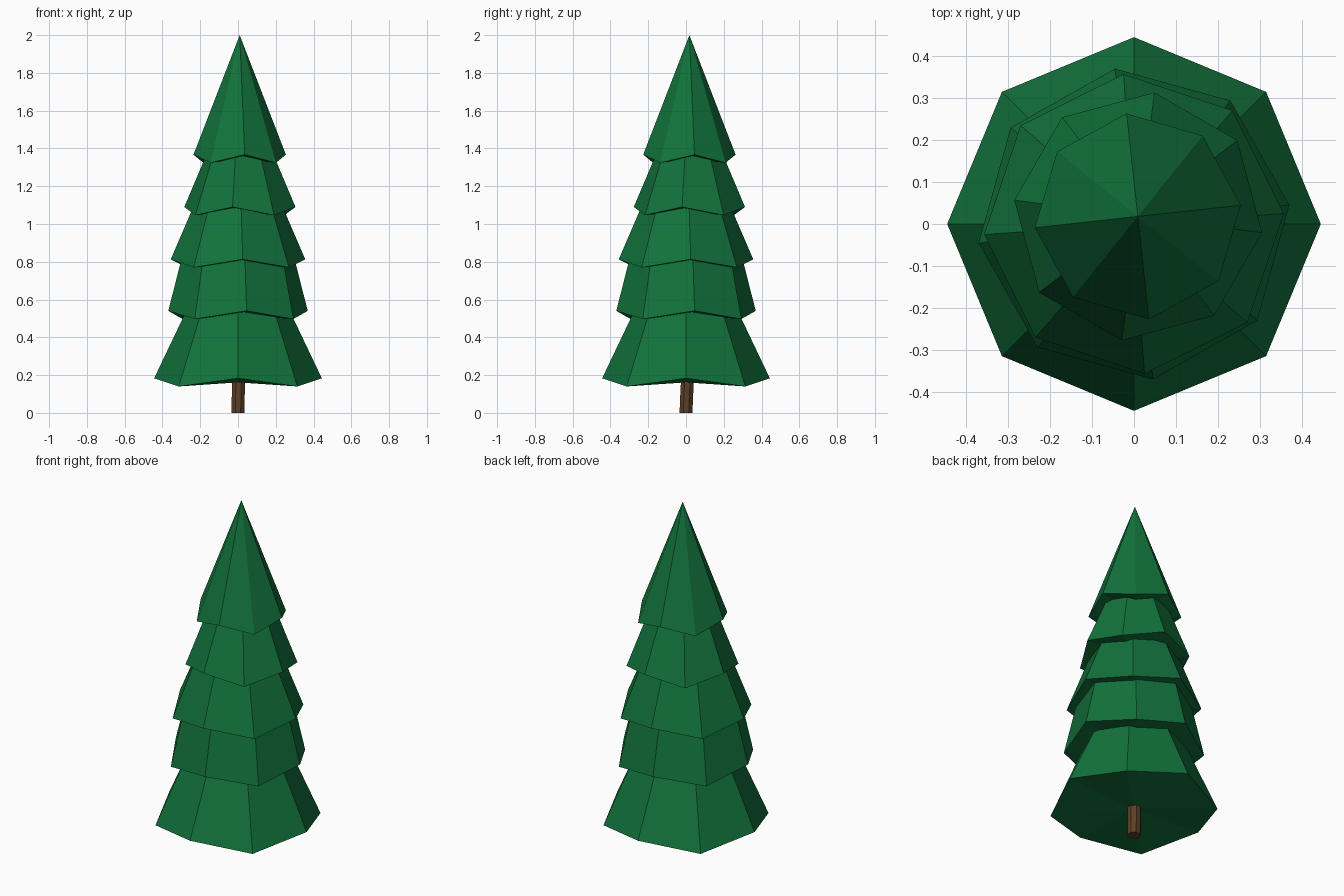
import bpy
import bmesh
from math import radians, sin, cos, tau

cube = bpy.data.objects.get("Cube")
if cube:
    bpy.data.objects.remove(cube)

SIDES = 8


def make_material(name, rgb):
    mat = bpy.data.materials.new(name)
    mat.use_nodes = True
    mat.diffuse_color = (*rgb, 1)
    bsdf = mat.node_tree.nodes["Principled BSDF"]
    bsdf.inputs["Base Color"].default_value = (*rgb, 1)
    bsdf.inputs["Roughness"].default_value = 0.9
    return mat


def ring(bm, centre, radius, turn=0, droop=0):
    """Octagonal ring; every second corner hangs lower by droop."""
    x, y, z = centre
    verts = []
    for i in range(SIDES):
        a = radians(turn) + tau * i / SIDES
        verts.append(bm.verts.new((x + radius * cos(a), y + radius * sin(a), z - droop * (i % 2))))
    return verts


def fan(bm, loop, centre):
    tip = bm.verts.new(centre)
    for i in range(SIDES):
        bm.faces.new((loop[i], loop[(i + 1) % SIDES], tip))


def bridge(bm, low, high):
    for i in range(SIDES):
        j = (i + 1) % SIDES
        bm.faces.new((low[i], low[j], high[j], high[i]))


def finish(bm, name, mat):
    bmesh.ops.recalc_face_normals(bm, faces=bm.faces)
    mesh = bpy.data.meshes.new(name)
    bm.to_mesh(mesh)
    bm.free()
    mesh.materials.append(mat)
    bpy.context.collection.objects.link(bpy.data.objects.new(name, mesh))


def foliage_tier(name, x, y, low_z, low_r, high_z, high_r, turn):
    bm = bmesh.new()
    low = ring(bm, (x, y, low_z), low_r, turn, DROOP)
    fan(bm, low, (x, y, low_z - DROOP / 2))
    if high_r:
        high = ring(bm, (x, y, high_z), high_r, turn)
        bridge(bm, low, high)
        fan(bm, high, (x, y, high_z))
    else:
        fan(bm, low, (x, y, high_z))
    finish(bm, name, green)


green = make_material("needle green", (0.006, 0.17, 0.045))
brown = make_material("bark brown", (0.11, 0.05, 0.02))
DROOP = 0.043

# Foliage: x, y, rim height, rim radius, top height, top radius, twist
tiers = {
    "foliage_bottom": (0, 0, 0.183, 0.444, 0.58, 0.255, 0),
    "foliage_lower": (0, 0, 0.54, 0.372, 0.84, 0.295, 7),
    "foliage_middle": (0, 0, 0.813, 0.357, 1.13, 0.22, 4),
    "foliage_upper": (0.01, 0.018, 1.09, 0.297, 1.40, 0.165, -7.5),
    "foliage_top": (0.009, 0.018, 1.367, 0.246, 2.0, 0, 6.2),
}
for name, values in tiers.items():
    foliage_tier(name, *values)

# Trunk: slightly bent octagonal column
bm = bmesh.new()
path = [(0, 0, 0), (0.001, 0.003, 0.08), (0.004, 0.008, 0.18), (0.006, 0.012, 0.26)]
rings = [ring(bm, p, 0.037, 22.5) for p in path]
for low, high in zip(rings, rings[1:]):
    bridge(bm, low, high)
bm.faces.new(rings[0])
bm.faces.new(rings[-1])
finish(bm, "trunk", brown)
